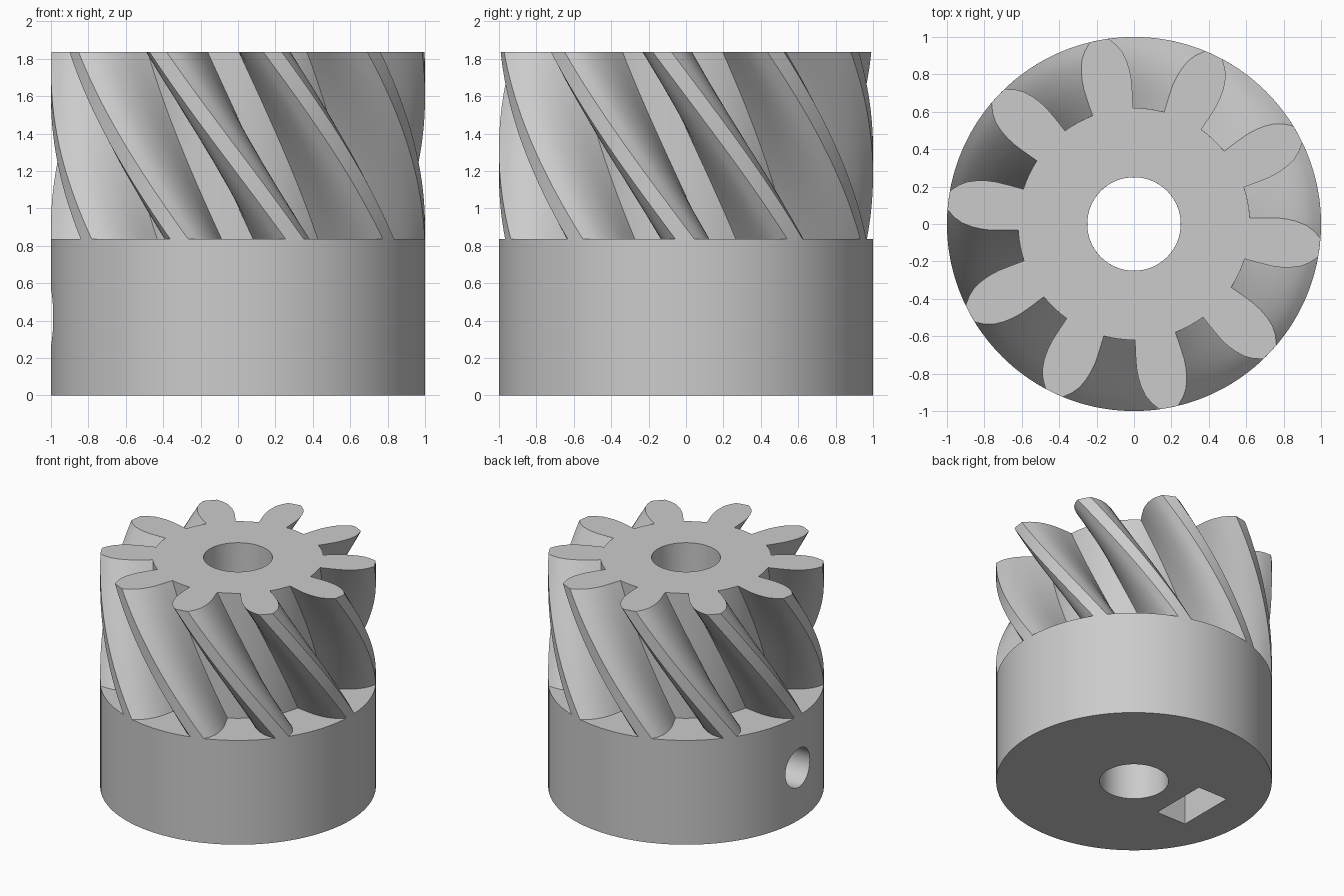
import bpy, bmesh, math
from mathutils import Matrix

if "Cube" in bpy.data.objects:
    bpy.data.objects.remove(bpy.data.objects["Cube"])

HUB_TOP, GEAR_TOP = 0.835, 1.835
TEETH, TWIST = 10, math.radians(-43)     # twist over the gear height
BASE_ANGLE = math.radians(35.7)          # a tooth centre at the hub top
BORE = 0.25

grey = bpy.data.materials.new("grey")
grey.diffuse_color = (0.6, 0.6, 0.6, 1)
grey.use_nodes = True
grey.node_tree.nodes["Principled BSDF"].inputs["Base Color"].default_value = grey.diffuse_color


def make_object(name, bm):
    bmesh.ops.recalc_face_normals(bm, faces=bm.faces[:])
    mesh = bpy.data.meshes.new(name)
    bm.to_mesh(mesh)
    bm.free()
    mesh.materials.append(grey)
    obj = bpy.data.objects.new(name, mesh)
    bpy.context.collection.objects.link(obj)
    return obj


def cylinder(name, radius, depth, segments, matrix):
    bm = bmesh.new()
    bmesh.ops.create_cone(bm, cap_ends=True, segments=segments, radius1=radius,
                          radius2=radius, depth=depth, matrix=matrix)
    return make_object(name, bm)


def smooth(obj):
    bpy.ops.object.select_all(action='DESELECT')
    obj.select_set(True)
    bpy.context.view_layer.objects.active = obj
    bpy.ops.object.shade_smooth_by_angle(angle=math.radians(30))


def cut(obj, cutter):
    mod = obj.modifiers.new("cut", 'BOOLEAN')
    mod.operation, mod.solver, mod.object = 'DIFFERENCE', 'EXACT', cutter
    bpy.context.view_layer.objects.active = obj
    bpy.ops.object.modifier_apply(modifier=mod.name)
    bpy.data.objects.remove(cutter)


# Hub with shaft bore, set screw hole and hexagonal nut pocket open below
hub = cylinder("hub", 1.0, HUB_TOP, 120, Matrix.Translation((0, 0, HUB_TOP / 2)))
cut(hub, cylinder("bore_cutter", BORE, 2, 64, Matrix.Translation((0, 0, 0.5))))
mid = HUB_TOP / 2
cut(hub, cylinder("screw_cutter", 0.155, 1.2, 40,
                  Matrix.Translation((-0.7, 0, mid)) @ Matrix.Rotation(math.pi / 2, 4, 'Y')))
bm = bmesh.new()
w = 0.235
outline = [(-w, -0.1), (w, -0.1), (w, mid + 0.136), (0, mid + 0.271), (-w, mid + 0.136)]
face = bm.faces.new([bm.verts.new((-0.68, y, z)) for y, z in outline])
ext = bmesh.ops.extrude_face_region(bm, geom=[face])
bmesh.ops.translate(bm, vec=(0.262, 0, 0),
                    verts=[v for v in ext["geom"] if isinstance(v, bmesh.types.BMVert)])
cut(hub, make_object("nut_cutter", bm))
smooth(hub)

# Gear profile: flank as (radius, half angle in degrees), repeated around
flank = [(0.62, 10.2), (0.70, 10.0), (0.77, 9.7), (0.82, 9.1), (0.87, 8.2),
         (0.92, 6.9), (0.96, 5.2), (1.0, 2.9)]
pitch = 360 / TEETH
tooth = [(r, -a) for r, a in flank] + [(1.0, 0)] + [(r, a) for r, a in reversed(flank)]
gap = pitch - 2 * flank[0][1]
tooth += [(0.62, flank[0][1] + gap * i / 4) for i in range(1, 4)]
profile = [(r, math.radians(a + pitch * k)) for k in range(TEETH) for r, a in tooth]

# Helical gear: twisted rings of the profile and the bore
bm = bmesh.new()
SLICES = 28


def ring(points, z, turn):
    return [bm.verts.new((r * math.cos(a + turn), r * math.sin(a + turn), z))
            for r, a in points]


def bridge(a, b):
    n = len(a)
    for i in range(n):
        j = (i + 1) % n
        bm.faces.new((a[i], a[j], b[j], b[i]))


outer, inner = [], []
for s in range(SLICES + 1):
    t = s / SLICES
    z, turn = HUB_TOP + t * (GEAR_TOP - HUB_TOP), BASE_ANGLE + t * TWIST
    outer.append(ring(profile, z, turn))
    inner.append(ring([(BORE, a) for _, a in profile], z, turn))
for s in range(SLICES):
    bridge(outer[s], outer[s + 1])
    bridge(inner[s + 1], inner[s])
bridge(outer[-1], inner[-1])
bridge(inner[0], outer[0])
smooth(make_object("helical_gear", bm))
